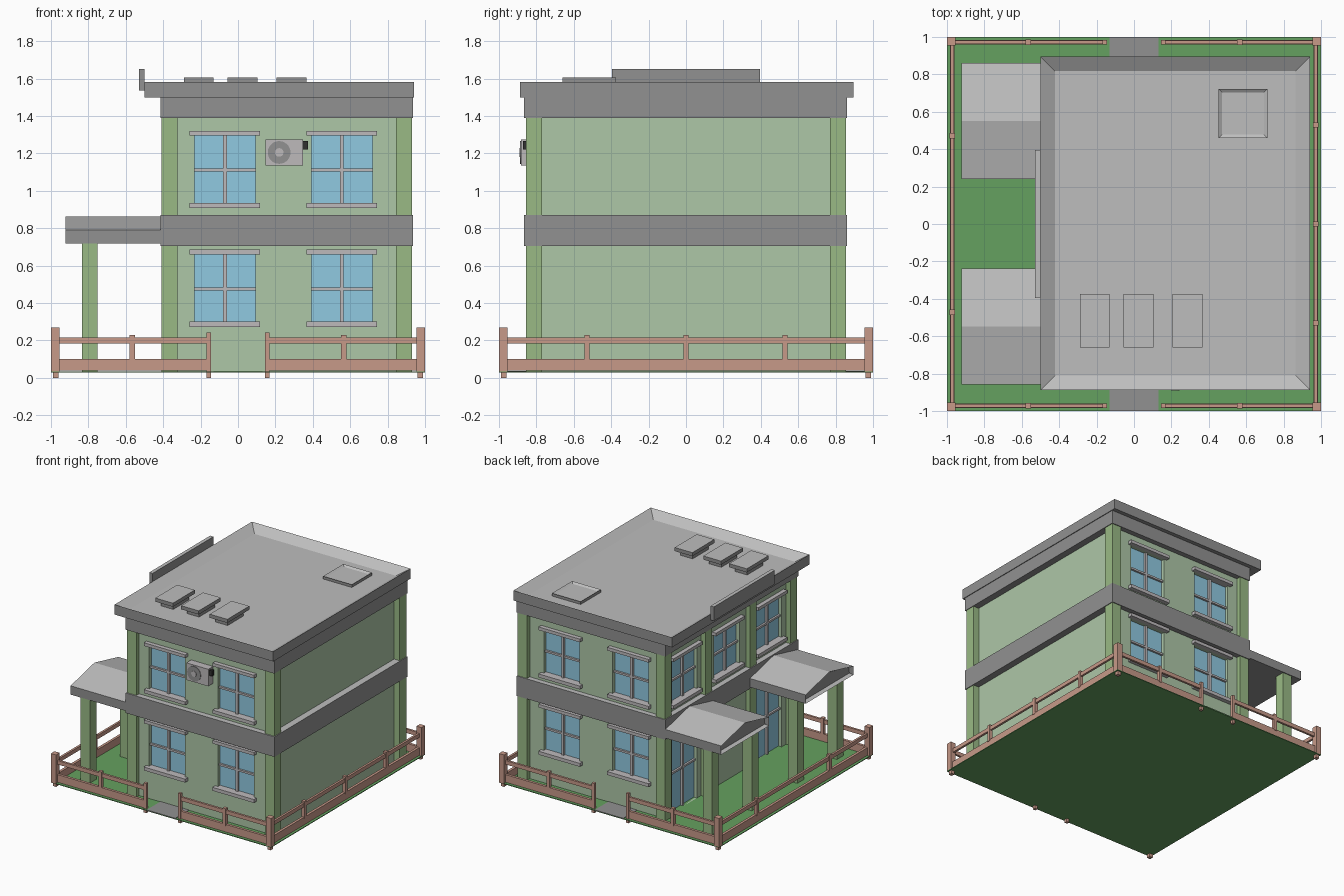
import bpy, bmesh
from mathutils import Vector

if "Cube" in bpy.data.objects:
    bpy.data.objects.remove(bpy.data.objects["Cube"])


def material(name, r, g, b):
    m = bpy.data.materials.new(name)
    m.diffuse_color = (r, g, b, 1)
    m.use_nodes = True
    m.node_tree.nodes["Principled BSDF"].inputs["Base Color"].default_value = m.diffuse_color
    return m


WALL = material("wall green", 0.42, 0.57, 0.39)
PILLAR = material("pillar green", 0.32, 0.49, 0.235)
GLASS = material("window blue", 0.28, 0.585, 0.755)
FRAME = material("frame grey", 0.51, 0.49, 0.50)
DARK = material("trim dark grey", 0.285, 0.285, 0.285)
LIGHT = material("roof light grey", 0.515, 0.515, 0.515)
WOOD = material("fence brown", 0.57, 0.32, 0.25)
GRASS = material("grass green", 0.13, 0.355, 0.115)
BLACK = material("black", 0.03, 0.03, 0.03)


def add_box(bm, x0, x1, y0, y1, z0, z1):
    r = bmesh.ops.create_cube(bm, size=1)
    for v in r["verts"]:
        v.co = Vector(((x0 + x1) / 2 + v.co.x * (x1 - x0),
                       (y0 + y1) / 2 + v.co.y * (y1 - y0),
                       (z0 + z1) / 2 + v.co.z * (z1 - z0)))


def finish(name, bm, *mats):
    """Second material, when given, goes on upward-facing faces."""
    bm.normal_update()
    if len(mats) > 1:
        for f in bm.faces:
            f.material_index = int(f.normal.z > 0.5)
    me = bpy.data.meshes.new(name)
    bm.to_mesh(me)
    bm.free()
    for m in mats:
        me.materials.append(m)
    ob = bpy.data.objects.new(name, me)
    bpy.context.collection.objects.link(ob)
    return ob


def boxes(name, items, *mats):
    bm = bmesh.new()
    for b in items:
        add_box(bm, *b)
    return finish(name, bm, *mats)


def tray(name, box, rim, depth, *mats):
    """Box whose top is sunk inside a rim."""
    bm = bmesh.new()
    add_box(bm, *box)
    bm.normal_update()
    top = max(bm.faces, key=lambda f: f.normal.z)
    bmesh.ops.inset_region(bm, faces=[top], thickness=rim)
    for v in top.verts:
        v.co.z -= depth
    return finish(name, bm, *mats)


def on_wall(side, u0, u1, d0, d1, z0, z1):
    """Box on a facade: u along the wall, d outward distance."""
    if side == "front":
        return (u0, u1, -d1, -d0, z0, z1)
    if side == "back":
        return (u0, u1, d0, d1, z0, z1)
    return (-d1, -d0, u0, u1, z0, z1)


# ground and paths
G = 0.034
boxes("lawn", [(-1, 1, -1, 1, 0.028, G)], GRASS)
boxes("paths", [(-0.13, 0.13, -1, -0.82, G - 0.002, G + 0.003),
                (-0.13, 0.13, 0.82, 1, G - 0.002, G + 0.003)], DARK)

# wall openings: side, centre, bottom, top, wall distance
openings = []
for side in ("front", "back"):
    for u in (-0.07, 0.555):
        for z in (0.29, 0.925):
            openings.append((side, u, z, z + 0.37, 0.82))
for u in (-0.55, 0, 0.55):
    openings.append(("left", u, 0.925, 1.295, 0.37))
doors = [("left", u, G, 0.66, 0.37) for u in (-0.55, 0.55)]

# house walls with recessed openings
walls = boxes("walls", [(-0.37, 0.88, -0.82, 0.82, 0.03, 1.45)], WALL)
cutter = boxes("opening_cutter", [on_wall(s, u - 0.163, u + 0.163, d - 0.035, d + 0.1, z0, z1)
                                  for s, u, z0, z1, d in openings + doors], WALL)
cutter.hide_render = True
mod = walls.modifiers.new("openings", "BOOLEAN")
mod.object = cutter
mod.operation = "DIFFERENCE"
mod.solver = "EXACT"
bpy.context.view_layer.objects.active = walls
bpy.ops.object.modifier_apply(modifier=mod.name)
bpy.data.objects.remove(cutter)

# glass panes, bars, sills and lintels
glass, bars, sills = [], [], []
for s, u, z0, z1, d in openings + doors:
    zm = (z0 + z1) / 2
    glass.append(on_wall(s, u - 0.163, u + 0.163, d - 0.036, d - 0.028, z0, z1))
    bars.append(on_wall(s, u - 0.01, u + 0.01, d - 0.03, d - 0.01, z0, z1))
    bars.append(on_wall(s, u - 0.163, u + 0.163, d - 0.03, d - 0.012, zm - 0.008, zm + 0.008))
    sills.append(on_wall(s, u - 0.188, u + 0.188, d - 0.03, d + 0.035, z1, z1 + 0.026))
    if z0 > 0.1:
        sills.append(on_wall(s, u - 0.188, u + 0.188, d - 0.03, d + 0.035, z0 - 0.018, z0 + 0.01))
boxes("window_glass", glass, GLASS)
boxes("window_bars", bars, FRAME)
boxes("window_sills", sills, FRAME)

# pillars of the house and porch columns
P = 0.0425
centres = [(0.888, y) for y in (-0.813, 0.813)]
centres += [(-0.367, y) for y in (-0.813, -0.29, 0.29, 0.813)]
boxes("pillars", [(x - P, x + P, y - P, y + P, 0.03, 1.42) for x, y in centres], PILLAR)
boxes("porch_columns", [(-0.835, -0.75, y - P, y + P, 0.03, 0.74)
                        for y in (-0.81, -0.295, 0.295, 0.81)], PILLAR)

# floor band, frieze and sunken roof
boxes("floor_band", [(-0.415, 0.936, -0.865, 0.862, 0.705, 0.87)], DARK, LIGHT)
boxes("frieze", [(-0.415, 0.936, -0.865, 0.862, 1.39, 1.51)], DARK)
tray("roof", (-0.5, 0.942, -0.888, 0.895, 1.50, 1.582), 0.11, 0.05, DARK, LIGHT)
boxes("roof_sign_board", [(-0.53, -0.5, -0.395, 0.395, 1.535, 1.65)], DARK, LIGHT)

# roof vents and hatch
vents = []
for x in (-0.21, 0.025, 0.285):
    vents.append((x - 0.08, x + 0.08, -0.66, -0.375, 1.575, 1.605))
    vents.append((x - 0.055, x + 0.055, -0.62, -0.415, 1.53, 1.58))
boxes("roof_vents", vents, DARK, LIGHT)
tray("roof_hatch", (0.452, 0.713, 0.46, 0.722, 1.53, 1.555), 0.025, 0.012, DARK, LIGHT)

# gabled porch canopies with a sunken gable face
for label, yc in (("front", -0.547), ("back", 0.55)):
    bm = bmesh.new()
    h = 0.31
    profile = [(-h, 0.718), (h, 0.718), (h, 0.79), (0, 0.862), (-h, 0.79)]
    end = bm.faces.new([bm.verts.new((-0.922, yc + y, z)) for y, z in profile])
    ext = bmesh.ops.extrude_face_region(bm, geom=[end], use_keep_orig=True)
    moved = [g for g in ext["geom"] if isinstance(g, bmesh.types.BMVert)]
    bmesh.ops.translate(bm, verts=moved, vec=(0.56, 0, 0))
    bmesh.ops.recalc_face_normals(bm, faces=bm.faces[:])
    bm.normal_update()
    gable = min(bm.faces, key=lambda f: f.normal.x)
    bmesh.ops.inset_region(bm, faces=[gable], thickness=0.016)
    for v in gable.verts:
        v.co.x += 0.03
    finish(label + "_canopy", bm, DARK, LIGHT)

# air conditioner
boxes("air_conditioner", [(0.148, 0.348, -0.883, -0.81, 1.135, 1.275)], FRAME)
boxes("air_conditioner_valve", [(0.348, 0.375, -0.872, -0.845, 1.22, 1.265)], BLACK)
for name, r, y, m in (("fan_grille", 0.061, -0.884, DARK), ("fan_hub", 0.023, -0.887, FRAME)):
    bpy.ops.mesh.primitive_cylinder_add(vertices=24, radius=r, depth=0.006,
                                        location=(0.22, y, 1.205), rotation=(1.5708, 0, 0))
    ob = bpy.context.object
    ob.name = name
    ob.data.materials.append(m)

# fence: corner posts with feet, gate posts, small posts and rails
F = 0.972
posts, rails = [], []


def post(x, y, w, z0, z1):
    posts.append((x - w, x + w, y - w, y + w, z0, z1))


for sx in (-1, 1):
    for sy in (-1, 1):
        post(sx * 0.977, sy * 0.977, 0.023, 0.03, 0.268)
        post(sx * 0.975, sy * 0.975, 0.015, 0, 0.04)
        post(sx * 0.156, sy * F, 0.012, 0, 0.243)
        post(sx * 0.565, sy * F, 0.014, 0.09, 0.23)
for x, ys in ((-F, (-0.472, 0.472)), (F, (-0.53, 0, 0.53))):
    for y in ys:
        post(x, y, 0.014, 0.09, 0.23)
for z0, z1, w in ((0.038, 0.10, 0.011), (0.183, 0.215, 0.009)):
    for s in (-1, 1):
        rails.append((s * F - w, s * F + w, -0.96, 0.96, z0, z1))
        for a, b in ((-0.96, -0.15), (0.15, 0.96)):
            rails.append((a, b, s * F - w, s * F + w, z0, z1))
boxes("fence_posts", posts, WOOD)
boxes("fence_rails", rails, WOOD)
